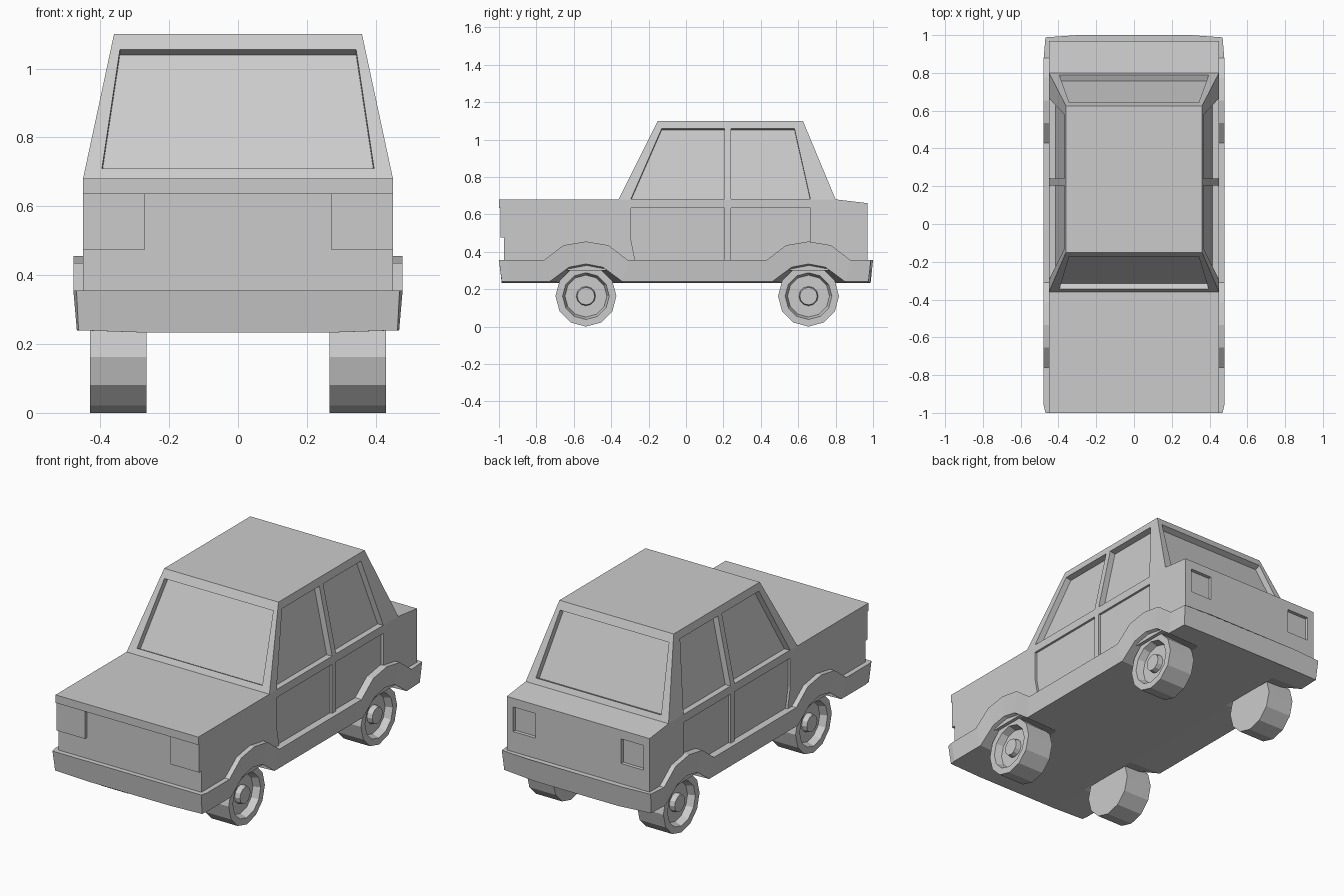
import bpy, bmesh, math
from mathutils import Vector

if "Cube" in bpy.data.objects:
    bpy.data.objects.remove(bpy.data.objects["Cube"])


def finish(bm, name):
    bmesh.ops.recalc_face_normals(bm, faces=bm.faces[:])
    me = bpy.data.meshes.new(name)
    bm.to_mesh(me)
    bm.free()
    ob = bpy.data.objects.new(name, me)
    bpy.context.collection.objects.link(ob)
    return ob


def loft(bm, rings):
    """Closed rings joined in order, with both ends capped."""
    vs = [[bm.verts.new(p) for p in r] for r in rings]
    n = len(vs[0])
    for a, b in zip(vs, vs[1:]):
        for i in range(n):
            bm.faces.new((a[i], a[(i + 1) % n], b[(i + 1) % n], b[i]))
    bm.faces.new(vs[0][::-1])
    bm.faces.new(vs[-1])


def prism(bm, pts, depth, mirror=False):
    """Flat outline thickened by depth to both sides, optionally repeated at -x."""
    pts = [Vector(p) for p in pts]
    off = (pts[1] - pts[0]).cross(pts[2] - pts[0]).normalized() * depth
    loft(bm, [[p - off for p in pts], [p + off for p in pts]])
    if mirror:
        prism(bm, [(-p.x, p.y, p.z) for p in pts], depth)


def box(bm, x, y, z, mirror=False):
    m = (y[0] + y[1]) / 2
    prism(bm, [(x[0], m, z[0]), (x[1], m, z[0]), (x[1], m, z[1]), (x[0], m, z[1])],
          (y[1] - y[0]) / 2, mirror)


def cut(ob, bm):
    cutter = finish(bm, "cutter")
    cutter.hide_render = True
    mod = ob.modifiers.new("cut", 'BOOLEAN')
    mod.operation, mod.solver, mod.object = 'DIFFERENCE', 'EXACT', cutter
    bpy.context.view_layer.objects.active = ob
    bpy.ops.object.modifier_apply(modifier=mod.name)
    bpy.data.objects.remove(cutter)


WHEELS = (-0.535, 0.655)

# Main body: side profile across the full width
profile = [(-.972, .30), (-.972, .635), (-1, .635), (-1, .68), (-.36, .68),
           (.80, .68), (.97, .66), (.97, .30)]
bm = bmesh.new()
prism(bm, [(0, y, z) for y, z in profile], .45)
body = finish(bm, "body")

# Shallow door panels and tail light recesses
bm = bmesh.new()
front_door = [(-.295, .635), (-.295, .47), (-.27, .345), (.205, .345), (.205, .635)]
rear_door = [(.24, .635), (.24, .345), (.665, .345), (.665, .635)]
for door in (front_door, rear_door):
    prism(bm, [(.45, y, z) for y, z in door], .013, True)
box(bm, (.27, .41), (.95, 1.0), (.47, .61), True)
cut(body, bm)

# Headlights
bm = bmesh.new()
box(bm, (.27, .45), (-.993, -.96), (.475, .635), True)
finish(bm, "headlights")

# Cabin: tapered block
def cab(z):
    t = (z - .68) / .42
    return .45 - .09 * t, -.36 + .21 * t, .80 - .175 * t


bm = bmesh.new()
rings = []
for z in (.68, 1.10):
    x, yf, yb = cab(z)
    rings.append([(-x, yf, z), (x, yf, z), (x, yb, z), (-x, yb, z)])
loft(bm, rings)
cabin = finish(bm, "cabin")

# Window recesses
bm = bmesh.new()
lo, hi = .681, 1.058
for b0, b1, t1, t0 in ((-.295, .205, .205, -.13), (.24, .665, .58, .24)):
    prism(bm, [(cab(lo)[0], b0, lo), (cab(lo)[0], b1, lo),
               (cab(hi)[0], t1, hi), (cab(hi)[0], t0, hi)], .034, True)
cut(cabin, bm)
bm = bmesh.new()
lo, hi = .71, 1.055
for k in (1, 2):
    prism(bm, [(-.395, cab(lo)[k], lo), (.395, cab(lo)[k], lo),
               (.343, cab(hi)[k], hi), (-.343, cab(hi)[k], hi)], .034)
cut(cabin, bm)

# Lower skirt with bumpers and wheel arches: stations of (top y, top z, bottom y, bottom z)
stations = [(-1, .355, -.985, .24), (-.96, .355, -.95, .24)]
arch = [(-.225, .355, -.195, .24), (-.12, .435, -.09, .318), (0, .455, 0, .335),
        (.12, .435, .09, .318), (.225, .355, .195, .24)]
for c in WHEELS:
    stations += [(c + a, b, c + d, e) for a, b, d, e in arch]
stations += [(.988, .355, .975, .24)]
bm = bmesh.new()
rings = []
for i, (yt, zt, yb, zb) in enumerate(stations):
    end = i in (0, len(stations) - 1)
    xt, xb = (.469, .463) if end else (.478, .468)
    bulge = .012 if i == len(stations) - 1 else 0
    half = [(.30, yt + bulge, zt), (xt, yt, zt), (xb, yb, zb), (.26, yb + bulge, .233)]
    rings.append(half + [(-x, y, z) for x, y, z in half[::-1]])
loft(bm, rings)
finish(bm, "skirt_and_bumpers")

# Wheels: twelve-sided lathe with recessed rim and hub
section = [(.265, .163), (.43, .163), (.43, .125), (.39, .112),
           (.39, .052), (.42, .047), (.42, .035)]
for side in (-1, 1):
    for c in WHEELS:
        bm = bmesh.new()
        loft(bm, [[(side * x, c + r * math.cos(k * math.pi / 6),
                    .163 + r * math.sin(k * math.pi / 6)) for k in range(12)]
                  for x, r in section])
        finish(bm, "%s_%s_wheel" % ("front" if c < 0 else "rear",
                                    "right" if side > 0 else "left"))
